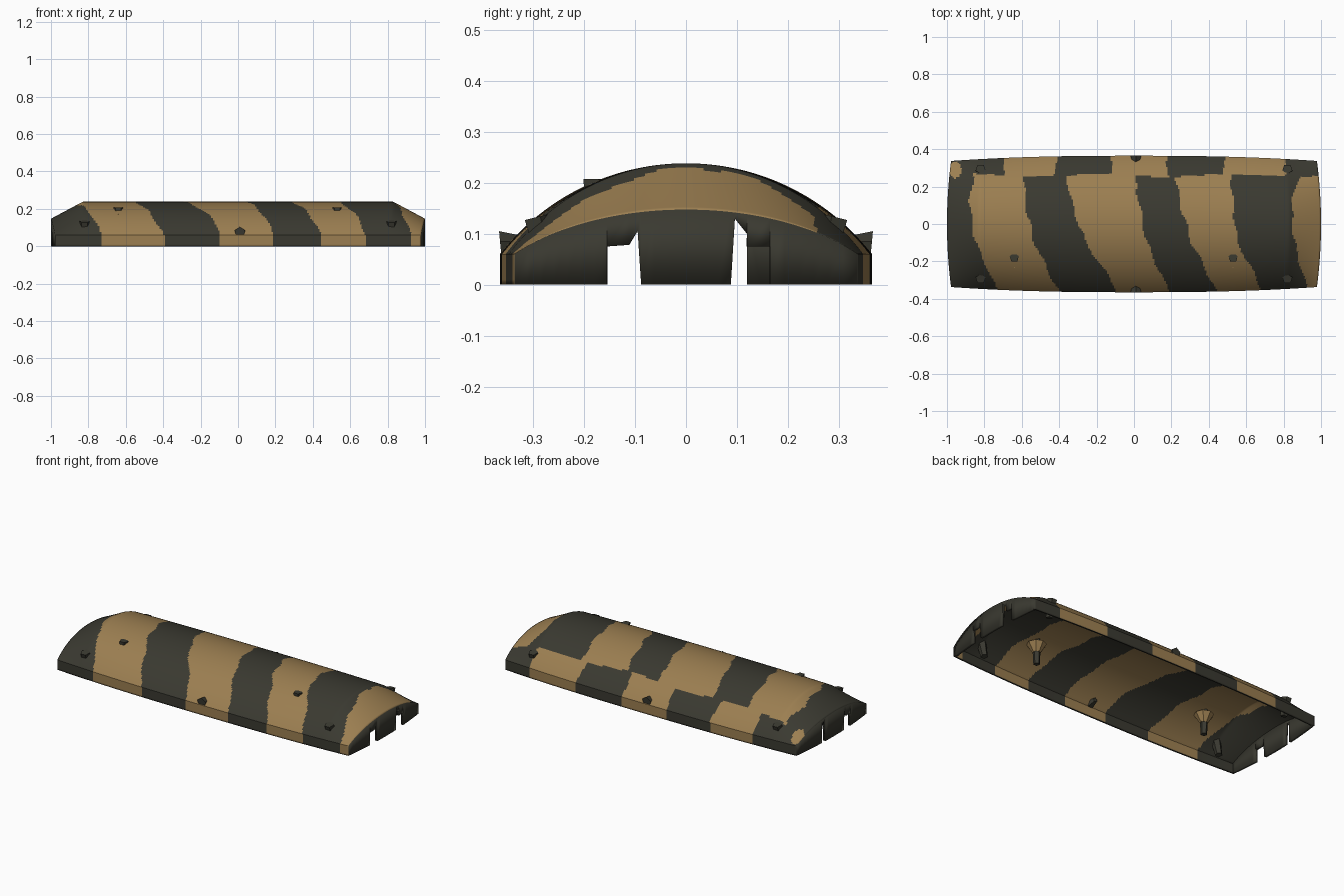
import bpy, bmesh, math
from mathutils import Vector

if "Cube" in bpy.data.objects:
    bpy.data.objects.remove(bpy.data.objects["Cube"])


def material(name, rgb):
    m = bpy.data.materials.new(name)
    m.use_nodes = True
    m.diffuse_color = (*rgb, 1)
    m.node_tree.nodes["Principled BSDF"].inputs["Base Color"].default_value = (*rgb, 1)
    return m


TAN = material("desert tan", (0.33, 0.21, 0.082))
DARK = material("dark olive", (0.042, 0.041, 0.030))
SILL = 0.06      # top of the upright side wall
RADIUS = 0.463   # curvature of the roof arch


def finish(name, bm, angle=30):
    mesh = bpy.data.meshes.new(name)
    bm.to_mesh(mesh)
    bm.free()
    obj = bpy.data.objects.new(name, mesh)
    bpy.context.collection.objects.link(obj)
    mesh.materials.append(TAN)
    mesh.materials.append(DARK)
    bpy.ops.object.select_all(action="DESELECT")
    obj.select_set(True)
    bpy.context.view_layer.objects.active = obj
    bpy.ops.object.shade_smooth_by_angle(angle=math.radians(angle))
    return obj


def thicken(obj, amount):
    mod = obj.modifiers.new("thickness", "SOLIDIFY")
    mod.thickness = amount
    mod.offset = -1
    mod.material_offset_rim = 1


# Body shape: an arch that narrows and slopes down towards both ends
def half_width(u):
    return 0.365 - 0.028 * abs(u) ** 2.5


def arch(u, v):
    y = 0.365 * v
    rise = math.sqrt(RADIUS ** 2 - y * y) - math.sqrt(RADIUS ** 2 - 0.365 ** 2)
    slope = max(0, (abs(u) - 0.83) / 0.17)
    return SILL + rise * (1 - 0.51 * slope)


def shell_point(u, v, z=None):
    return Vector((u * (1 - 0.022 * v * v), v * half_width(u),
                   arch(u, v) if z is None else z))


# Camouflage: stripe edges at several depths, shifted along the back
STRIPES = [
    (-0.36, (-0.73, -0.40, -0.09, 0.19, 0.44, 0.69, 0.93)),
    (-0.10, (-0.85, -0.53, -0.26, 0.07, 0.31, 0.55, 0.86)),
    (0.10, (-0.88, -0.58, -0.33, 0.03, 0.25, 0.53, 0.84)),
    (0.26, (-0.86, -0.59, -0.36, 0.00, 0.22, 0.52, 0.88)),
]
BACK_STRIPES = (-0.69, -0.42, -0.12, 0.18, 0.48, 0.81, 2)


def stripe_edges(y):
    for (y0, a), (y1, b) in zip(STRIPES, STRIPES[1:]):
        if y <= y1:
            f = max(0, (y - y0) / (y1 - y0))
            return [p + (q - p) * f for p, q in zip(a, b)]
    return BACK_STRIPES


def is_dark(p):
    if ((p.x + 0.955) / 0.03) ** 2 + ((p.y - 0.29) / 0.045) ** 2 < 1:
        return False
    edges = stripe_edges(p.y + 0.008 * math.sin(9 * p.x))
    passed = sum(p.x > e + 0.007 * math.sin(35 * p.y + 2 * i)
                 for i, e in enumerate(edges))
    return passed % 2 == 0


# Striped roof shell
bm = bmesh.new()
COLS, ARC, WALL = 220, 72, 6
us = [-1 + 2 * i / COLS for i in range(COLS + 1)]
section = [(-1, SILL * k / WALL) for k in range(WALL)]
section += [(math.sin(math.pi / 2 * (-1 + 2 * k / ARC)) * 0.35
             + 0.65 * (-1 + 2 * k / ARC), None) for k in range(ARC + 1)]
section += [(1, SILL * k / WALL) for k in reversed(range(WALL))]
grid = [[bm.verts.new(shell_point(u, v, z)) for v, z in section] for u in us]
for a, b in zip(grid, grid[1:]):
    for j in range(len(section) - 1):
        f = bm.faces.new((a[j], b[j], b[j + 1], a[j + 1]))
        f.material_index = int(is_dark(f.calc_center_median()))
thicken(finish("roof_shell", bm), 0.012)

# End walls with cable notches: bottom outline as (y, z)
EDGE = half_width(1)
NOTCH = [(-EDGE, 0), (-0.155, 0), (-0.155, 0.075), (-0.112, 0.078),
         (-0.095, 0.106), (-0.088, 0), (0.088, 0), (0.096, 0.13), (0.12, 0.1)]
WIDE = [(0.12, 0.075), (0.165, 0.075), (0.165, 0), (EDGE, 0)]
NARROW = [(0.12, 0), (EDGE, 0)]


def end_wall(name, side, outline):
    bm = bmesh.new()
    for (y0, z0), (y1, z1) in zip(outline, outline[1:]):
        if y0 == y1:
            continue
        n = max(1, int((y1 - y0) / 0.025))
        for k in range(n):
            corners = []
            for f in (k / n, (k + 1) / n):
                v = (y0 + (y1 - y0) * f) / EDGE
                corners.append((shell_point(side, v, z0 + (z1 - z0) * f),
                                shell_point(side, v)))
            (a, d), (b, c) = corners
            loop = (a, b, c, d) if side > 0 else (d, c, b, a)
            bm.faces.new([bm.verts.new(p) for p in loop]).material_index = 1
    bmesh.ops.remove_doubles(bm, verts=bm.verts, dist=0.0005)
    thicken(finish(name, bm), 0.015)


end_wall("left_end_wall", 1, NOTCH + WIDE)
end_wall("right_end_wall", -1, NOTCH + NARROW)


# Tapered pegs and collars
def taper(name, start, end, r_start, r_end, sides, color):
    axis = Vector(end) - Vector(start)
    turn = axis.to_track_quat("Z", "Y").to_matrix().to_4x4()
    turn.translation = (Vector(start) + Vector(end)) / 2
    bm = bmesh.new()
    bmesh.ops.create_cone(bm, cap_ends=True, segments=sides, radius1=r_start,
                          radius2=r_end, depth=axis.length, matrix=turn)
    for f in bm.faces:
        f.material_index = color
    finish(name, bm)


def height(x, y):
    return arch(x, y / half_width(x))


# Corner fixing pegs
for x in (-0.82, 0.82):
    for y in (-0.29, 0.29):
        top = height(x, y)
        taper("corner_peg", (x, y * 1.015, top + 0.008), (x, y * 0.93, 0.03),
              0.028, 0.02, 5, 1)

# Inner pegs with tan collars under the roof
for x in (-0.64, 0.53):
    y = -0.18
    top = height(x, y)
    taper("inner_peg", (x, y, top + 0.007), (x, y, 0.05), 0.026, 0.018, 5, 1)
    taper("peg_collar", (x, y, top - 0.028), (x, y, top - 0.08), 0.055, 0.022, 8, 0)

# Side catches at mid length
for s in (-1, 1):
    taper("side_catch", (0.01, s * 0.364, 0.075), (0.01, s * 0.31, 0.08),
          0.03, 0.014, 5, 1)
